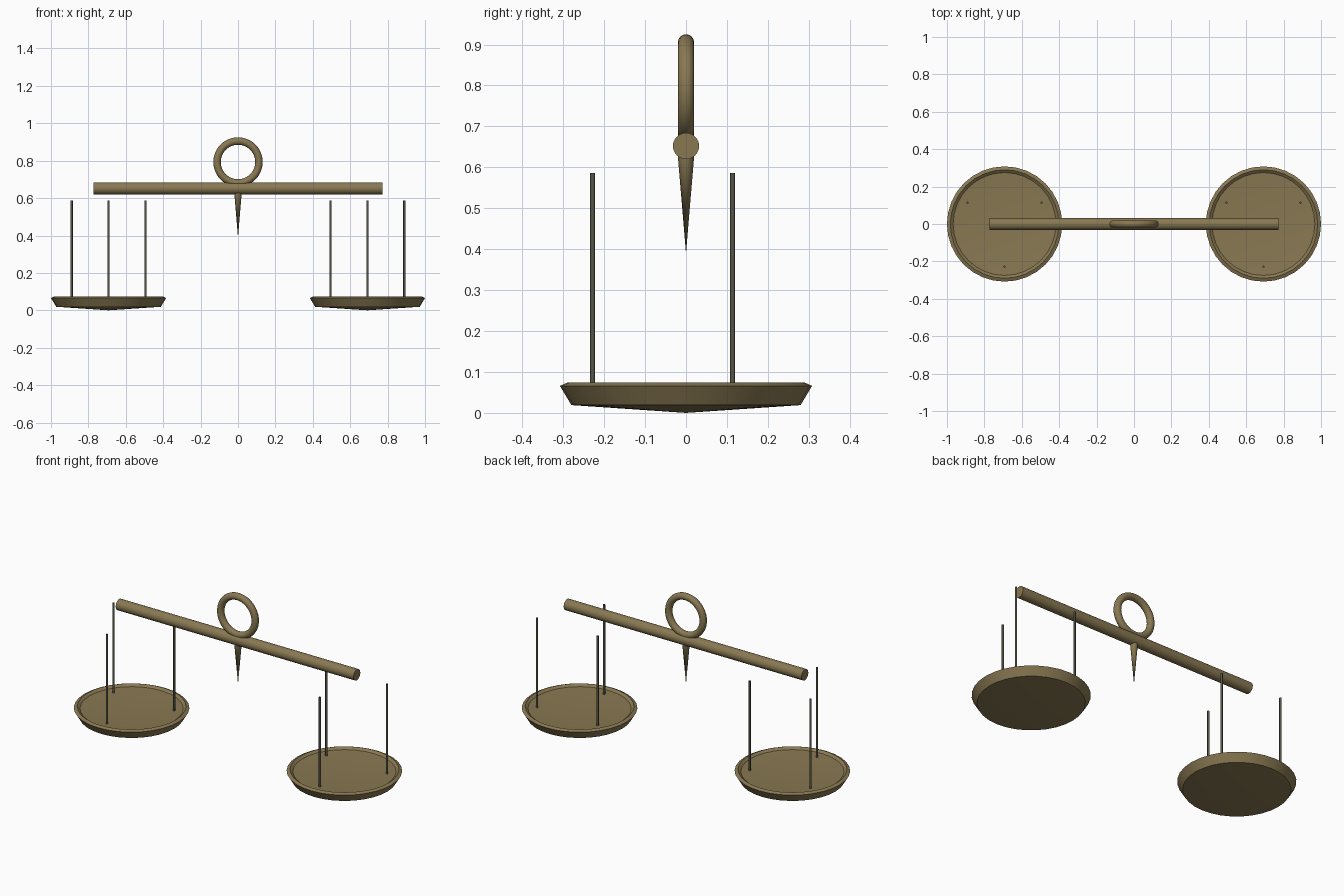
import bpy, bmesh, math
from mathutils import Matrix

if "Cube" in bpy.data.objects:
    bpy.data.objects.remove(bpy.data.objects["Cube"])


def material(name, rgb):
    m = bpy.data.materials.new(name)
    m.diffuse_color = (*rgb, 1)
    m.use_nodes = True
    m.node_tree.nodes["Principled BSDF"].inputs["Base Color"].default_value = m.diffuse_color
    return m


BRASS = material("aged brass", (0.25, 0.19, 0.085))
IRON = material("dark iron", (0.095, 0.092, 0.062))


def finish(ob, name, mat, angle=35):
    ob.name = name
    ob.data.materials.append(mat)
    bpy.context.view_layer.objects.active = ob
    ob.select_set(True)
    bpy.ops.object.shade_smooth_by_angle(angle=math.radians(angle))
    ob.select_set(False)
    return ob


def cylinder(name, mat, r, length, loc, rot=(0, 0, 0), sides=32):
    bpy.ops.mesh.primitive_cylinder_add(vertices=sides, radius=r, depth=length,
                                        location=loc, rotation=rot)
    return finish(bpy.context.object, name, mat)


def lathe(name, mat, profile, loc, sides=32):
    """Spin an (r, z) profile around the vertical axis."""
    bm = bmesh.new()
    vs = [bm.verts.new((r, 0, z)) for r, z in profile]
    es = [bm.edges.new(p) for p in zip(vs, vs[1:])]
    bmesh.ops.spin(bm, geom=vs + es, cent=(0, 0, 0), axis=(0, 0, 1),
                   angle=math.tau, steps=sides)
    bmesh.ops.remove_doubles(bm, verts=bm.verts, dist=1e-4)
    bmesh.ops.recalc_face_normals(bm, faces=bm.faces)
    me = bpy.data.meshes.new(name)
    bm.to_mesh(me)
    bm.free()
    ob = bpy.data.objects.new(name, me)
    ob.location = loc
    bpy.context.collection.objects.link(ob)
    return finish(ob, name, mat)


# Balance beam
cylinder("beam", BRASS, 0.032, 1.546, (0, 0, 0.652), (0, math.pi / 2, 0))

# Hanging ring above the beam
bpy.ops.mesh.primitive_torus_add(major_radius=0.112, minor_radius=0.02,
                                 major_segments=48, minor_segments=16,
                                 location=(0, 0, 0.793),
                                 rotation=(math.pi / 2, 0, 0))
finish(bpy.context.object, "hanging_ring", BRASS, 60)

# Pointer needle below the beam
lathe("pointer", BRASS, [(0, 0.39), (0.021, 0.64), (0, 0.64)], (0, 0, 0), 24)

# Shallow pans, each with three upright hanger rods
PAN = [(0, 0), (0.28, 0.019), (0.308, 0.066), (0.29, 0.074),
       (0.275, 0.062), (0, 0.045)]
for side, sx in (("left", -1), ("right", 1)):
    x = sx * 0.692
    lathe(side + "_pan", BRASS, PAN, (x, 0, 0))
    for i, deg in enumerate((-90, 30, 150)):
        a = math.radians(deg)
        cylinder(f"{side}_rod_{i + 1}", IRON, 0.006, 0.535,
                 (x + 0.228 * math.cos(a), 0.228 * math.sin(a), 0.3185), sides=12)
